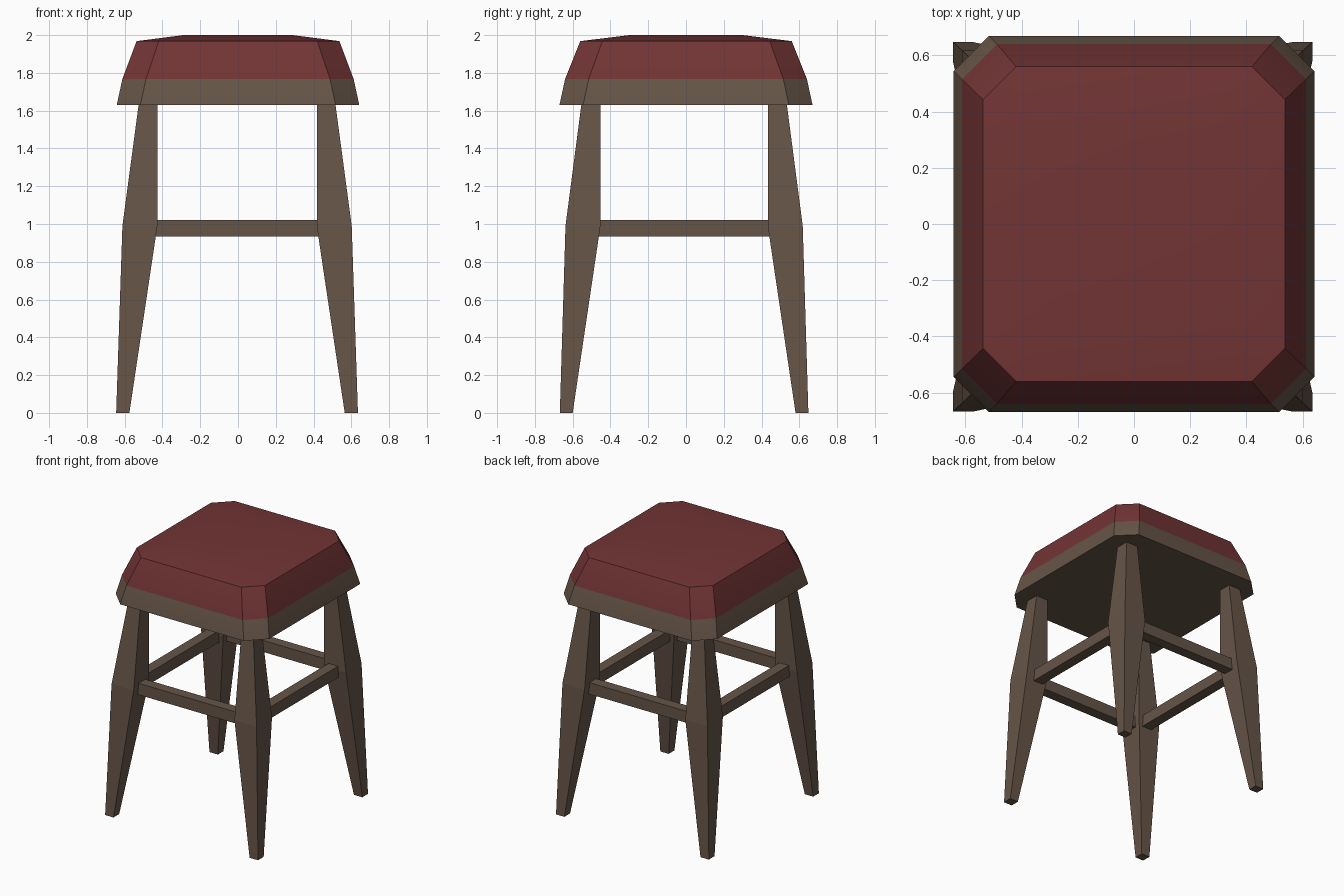
import bpy, bmesh

if "Cube" in bpy.data.objects:
    bpy.data.objects.remove(bpy.data.objects["Cube"])

def material(name, rgb):
    m = bpy.data.materials.new(name)
    m.diffuse_color = (*rgb, 1)
    m.use_nodes = True
    m.node_tree.nodes["Principled BSDF"].inputs["Base Color"].default_value = m.diffuse_color
    return m

wood = material("brown wood", (0.133, 0.090, 0.064))
leather = material("dark red leather", (0.170, 0.035, 0.036))

def finish(name, bm, mats):
    bmesh.ops.recalc_face_normals(bm, faces=bm.faces[:])
    me = bpy.data.meshes.new(name)
    bm.to_mesh(me)
    bm.free()
    ob = bpy.data.objects.new(name, me)
    bpy.context.collection.objects.link(ob)
    for m in mats:
        me.materials.append(m)
    return ob

def loft(bm, rings):
    """Join equal-length point rings with quads and return the vertex loops."""
    loops = [[bm.verts.new(p) for p in r] for r in rings]
    for a, b in zip(loops, loops[1:]):
        n = len(a)
        for i in range(n):
            bm.faces.new((a[i], a[(i + 1) % n], b[(i + 1) % n], b[i]))
    return loops

def rect(x0, x1, y0, y1, z):
    return [(x0, y0, z), (x1, y0, z), (x1, y1, z), (x0, y1, z)]

def octagon(x, y, c, z):
    # rectangle with cut corners, anticlockwise from the right side
    return [(x, c - y, z), (x, y - c, z), (x - c, y, z), (c - x, y, z),
            (-x, y - c, z), (-x, c - y, z), (c - x, -y, z), (x - c, -y, z)]

# Padded seat: wooden rim below, cushion above, shallow dip in the middle
bm = bmesh.new()
loops = loft(bm, [octagon(0.642, 0.67, 0.125, 1.63),
                  octagon(0.612, 0.64, 0.125, 1.768),
                  octagon(0.537, 0.56, 0.117, 1.968)])
bm.faces.new(loops[0][::-1])
top = loops[2]
sq = [bm.verts.new(p) for p in
      [(0.29, -0.30, 2), (0.29, 0.30, 2), (-0.29, 0.30, 2), (-0.29, -0.30, 2)]]
mid = bm.verts.new((0, 0, 1.965))
for i in range(4):
    j = (i + 1) % 4
    bm.faces.new((top[2 * i], top[2 * i + 1], sq[j], sq[i]))
    bm.faces.new((top[2 * i + 1], top[(2 * i + 2) % 8], sq[j]))
    bm.faces.new((sq[i], sq[j], mid))
for f in bm.faces:
    f.material_index = 1 if f.calc_center_median().z > 1.768 else 0
seat = finish("seat", bm, [wood, leather])
bpy.context.view_layer.objects.active = seat
seat.select_set(True)
bpy.ops.object.shade_smooth_by_angle(angle=0.4)

# Four tapered, splayed legs
OX, OY = -0.005, -0.01
for sx, side in ((-1, "left"), (1, "right")):
    for sy, end in ((-1, "front"), (1, "back")):
        bm = bmesh.new()
        rings = [rect(0.570, 0.640, 0.590, 0.658, 0),
                 rect(0.422, 0.607, 0.443, 0.628, 0.99),
                 rect(0.422, 0.520, 0.443, 0.543, 1.64)]
        rings = [[(OX + sx * x, OY + sy * y, z) for x, y, z in r] for r in rings]
        ls = loft(bm, rings)
        bm.faces.new(ls[0])
        bm.faces.new(ls[-1])
        finish(f"{end}_{side}_leg", bm, [wood])

# Four stretchers between the legs
def bar(name, x0, x1, y0, y1):
    bm = bmesh.new()
    ls = loft(bm, [rect(OX + x0, OX + x1, OY + y0, OY + y1, z) for z in (0.935, 1.022)])
    bm.faces.new(ls[0])
    bm.faces.new(ls[1])
    finish(name, bm, [wood])

for s, end, side in ((-1, "front", "left"), (1, "back", "right")):
    bar(f"{end}_stretcher", -0.44, 0.44, s * 0.53 - 0.04, s * 0.53 + 0.04)
    bar(f"{side}_stretcher", s * 0.50 - 0.04, s * 0.50 + 0.04, -0.46, 0.46)
